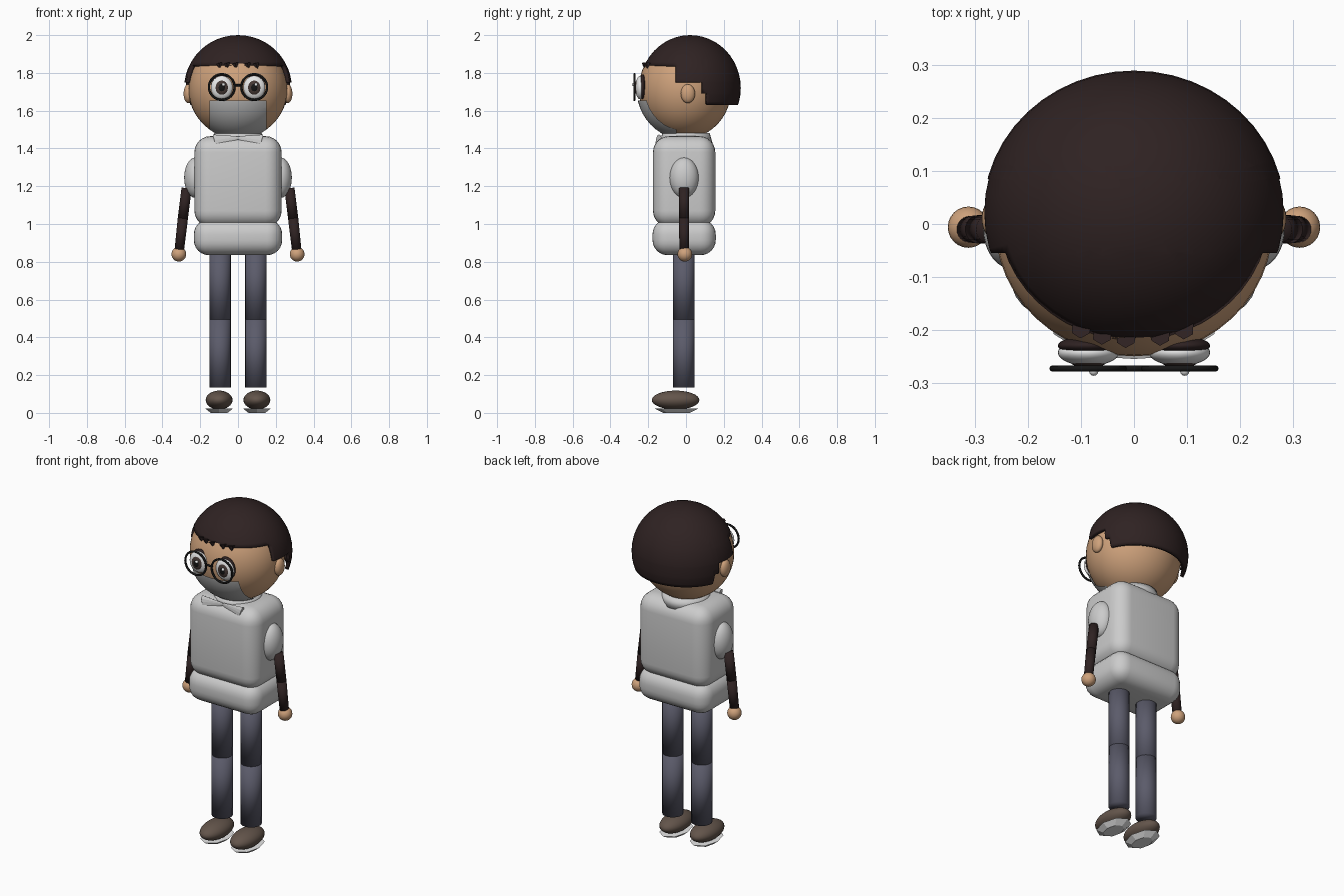
import bpy, bmesh, math
from mathutils import Vector, Matrix

cube = bpy.data.objects.get("Cube")
if cube:
    bpy.data.objects.remove(cube, do_unlink=True)


def material(name, r, g, b):
    m = bpy.data.materials.new(name)
    m.use_nodes = True
    m.diffuse_color = (r, g, b, 1)
    m.node_tree.nodes["Principled BSDF"].inputs["Base Color"].default_value = (r, g, b, 1)
    return m


SKIN = material("skin", .62, .36, .2)
DARK = material("dark brown", .028, .016, .016)
SHIRT = material("light grey", .6, .6, .6)
MASK = material("mask grey", .5, .5, .5)
TROUSER = material("slate blue", .105, .105, .145)
LEATHER = material("shoe brown", .125, .09, .07)
WHITE = material("white", .8, .8, .8)
BLACK = material("black", .008, .008, .008)
IRIS = material("iris brown", .06, .04, .035)


def finish(name, bm, mat, smooth=True):
    mesh = bpy.data.meshes.new(name)
    bmesh.ops.recalc_face_normals(bm, faces=bm.faces)
    for f in bm.faces:
        f.smooth = smooth
    bm.to_mesh(mesh)
    bm.free()
    mesh.materials.append(mat)
    ob = bpy.data.objects.new(name, mesh)
    bpy.context.collection.objects.link(ob)
    return ob


def sphere_bm(loc, radii, seg=32):
    bm = bmesh.new()
    bmesh.ops.create_uvsphere(bm, u_segments=seg, v_segments=seg // 2, radius=1,
                              matrix=Matrix.LocRotScale(Vector(loc), None, Vector(radii)))
    return bm


def ellipsoid(name, loc, radii, mat, seg=32):
    return finish(name, sphere_bm(loc, radii, seg), mat)


def rod(name, a, b, r1, r2, mat, seg=24, smooth=True):
    a, b = Vector(a), Vector(b)
    rot = (b - a).to_track_quat('Z', 'Y')
    bm = bmesh.new()
    bmesh.ops.create_cone(bm, cap_ends=True, segments=seg, radius1=r1, radius2=r2,
                          depth=(b - a).length,
                          matrix=Matrix.LocRotScale((a + b) / 2, rot, None))
    return finish(name, bm, mat, smooth)


def rounded_box(name, loc, size, radius, mat):
    bm = bmesh.new()
    bmesh.ops.create_cube(bm, size=1, matrix=Matrix.LocRotScale(Vector(loc), None, Vector(size)))
    bmesh.ops.bevel(bm, geom=bm.edges[:], offset=radius, segments=6, profile=.5, affect='EDGES')
    return finish(name, bm, mat)


def cut(bm, axis, value):
    no = Vector([float(i == axis) for i in range(3)])
    bmesh.ops.bisect_plane(bm, geom=bm.verts[:] + bm.edges[:] + bm.faces[:],
                           plane_co=no * value, plane_no=no)


def keep(bm, rule):
    bad = [f for f in bm.faces if not rule(f.calc_center_median())]
    bmesh.ops.delete(bm, geom=bad, context='FACES')


def ring(name, loc, major, minor, mat, seg=40):
    bm = bmesh.new()
    bmesh.ops.create_circle(bm, segments=8, radius=minor,
                            matrix=Matrix.Translation((major, 0, 0)) @ Matrix.Rotation(math.pi / 2, 4, 'X'))
    bmesh.ops.spin(bm, geom=bm.verts[:] + bm.edges[:], axis=(0, 0, 1), cent=(0, 0, 0),
                   angle=math.tau, steps=seg, use_merge=True)
    bmesh.ops.remove_doubles(bm, verts=bm.verts[:], dist=1e-5)
    bmesh.ops.transform(bm, verts=bm.verts[:],
                        matrix=Matrix.Translation(loc) @ Matrix.Rotation(math.pi / 2, 4, 'X'))
    return finish(name, bm, mat)


# Head
ellipsoid("head", (0, -.005, 1.715), (.262, .245, .262), SKIN, 48)

# Hair cap with a stepped lower edge
HAIR_STEPS = [(-.055, 1.84), (.085, 1.75), (.11, 1.69), (1, 1.63)]
bm = sphere_bm((0, .022, 1.72), (.285, .268, .28), 48)
for y, z in HAIR_STEPS:
    cut(bm, 1, y)
    cut(bm, 2, z)
keep(bm, lambda c: c.z > next(z for y, z in HAIR_STEPS if c.y < y))
hair = finish("hair", bm, DARK)
shell = hair.modifiers.new("thickness", 'SOLIDIFY')
shell.thickness, shell.offset = .02, -1

# Fringe tips
for i, x in enumerate((-.1, -.06, -.015, .05, .095)):
    y = .022 - .242 * math.sqrt(1 - (x / .26) ** 2)
    rod(f"fringe_tip_{i}", (x, y + .005, 1.85), (x + .008, y, 1.818), .02, .001, DARK, 6, False)

# Face mask
bm = sphere_bm((0, -.008, 1.715), (.267, .254, .267), 48)
cut(bm, 0, -.152)
cut(bm, 0, .152)
cut(bm, 2, 1.655)
cut(bm, 1, -.05)
keep(bm, lambda c: abs(c.x) < .152 and c.z < 1.655 and c.y < -.05)
finish("face_mask", bm, MASK)

# Torso, hem and collar
rounded_box("torso", (0, -.01, 1.225), (.462, .33, .48), .085, SHIRT)
rounded_box("shirt_hem", (0, -.01, .93), (.468, .335, .19), .08, SHIRT)
rod("collar", (0, 0, 1.43), (0, 0, 1.482), .14, .125, SHIRT, 32)

for s, side in ((1, "left"), (-1, "right")):
    # Eye and spectacles
    ex = .086 * s
    ellipsoid(f"{side}_eye_rim", (ex, -.23, 1.727), (.058, .018, .066), DARK)
    ellipsoid(f"{side}_eye", (ex, -.243, 1.722), (.058, .025, .062), WHITE)
    ellipsoid(f"{side}_iris", (ex, -.258, 1.722), (.036, .014, .04), IRIS, 24)
    ellipsoid(f"{side}_pupil", (ex, -.264, 1.722), (.021, .011, .024), BLACK, 16)
    ellipsoid(f"{side}_eye_glint", (ex + .01, -.278, 1.738), (.009, .009, .009), WHITE, 12)
    ring(f"{side}_spectacle_rim", (ex, -.273, 1.725), .068, .006, BLACK)

    # Ear
    ellipsoid(f"{side}_ear", (.264 * s, .01, 1.69), (.024, .038, .05), SKIN, 24)

    # Bow wing
    wing = rod(f"{side}_bow_wing", (.125 * s, 0, 1.45), (0, 0, 1.457), .05, .008, SHIRT, 16, False)
    wing.data.transform(Matrix.Translation((0, -.143, 0)) @ Matrix.Diagonal((1, .36, 1, 1)))
    wing.data.transform(Matrix.Translation((0, 0, 1.457)) @ Matrix.Rotation(.2 * s, 4, 'Y')
                        @ Matrix.Translation((0, 0, -1.457)))

    # Arm
    ellipsoid(f"{side}_shoulder", (.225 * s, -.01, 1.245), (.06, .077, .107), SHIRT)
    top, mid, low = [(x * s, -.01, z) for x, z in ((.272, 1.19), (.292, 1.03), (.311, .86))]
    rod(f"{side}_upper_arm", top, mid, .027, .027, DARK)
    rod(f"{side}_forearm", mid, low, .027, .025, DARK)
    ellipsoid(f"{side}_hand", (.313 * s, -.006, .84), (.039, .039, .039), SKIN, 24)

    # Leg
    lx = .095 * s
    rod(f"{side}_thigh", (lx, -.012, .87), (lx, -.012, .495), .057, .057, TROUSER)
    rod(f"{side}_shin", (lx, -.012, .495), (lx, -.012, .135), .057, .057, TROUSER)

    # Shoe
    ellipsoid(f"{side}_shoe", (.1 * s, -.055, .068), (.071, .126, .05), LEATHER)
    sole = rod(f"{side}_sole", (0, 0, 0), (0, 0, .024), .6, 1, WHITE, 8, False)
    sole.data.transform(Matrix.Translation((.1 * s, -.05, 0)) @ Matrix.Diagonal((.074, .118, 1, 1)))

# Spectacle bridge
rod("spectacle_bridge", (-.02, -.273, 1.735), (.02, -.273, 1.735), .006, .006, BLACK, 8)
